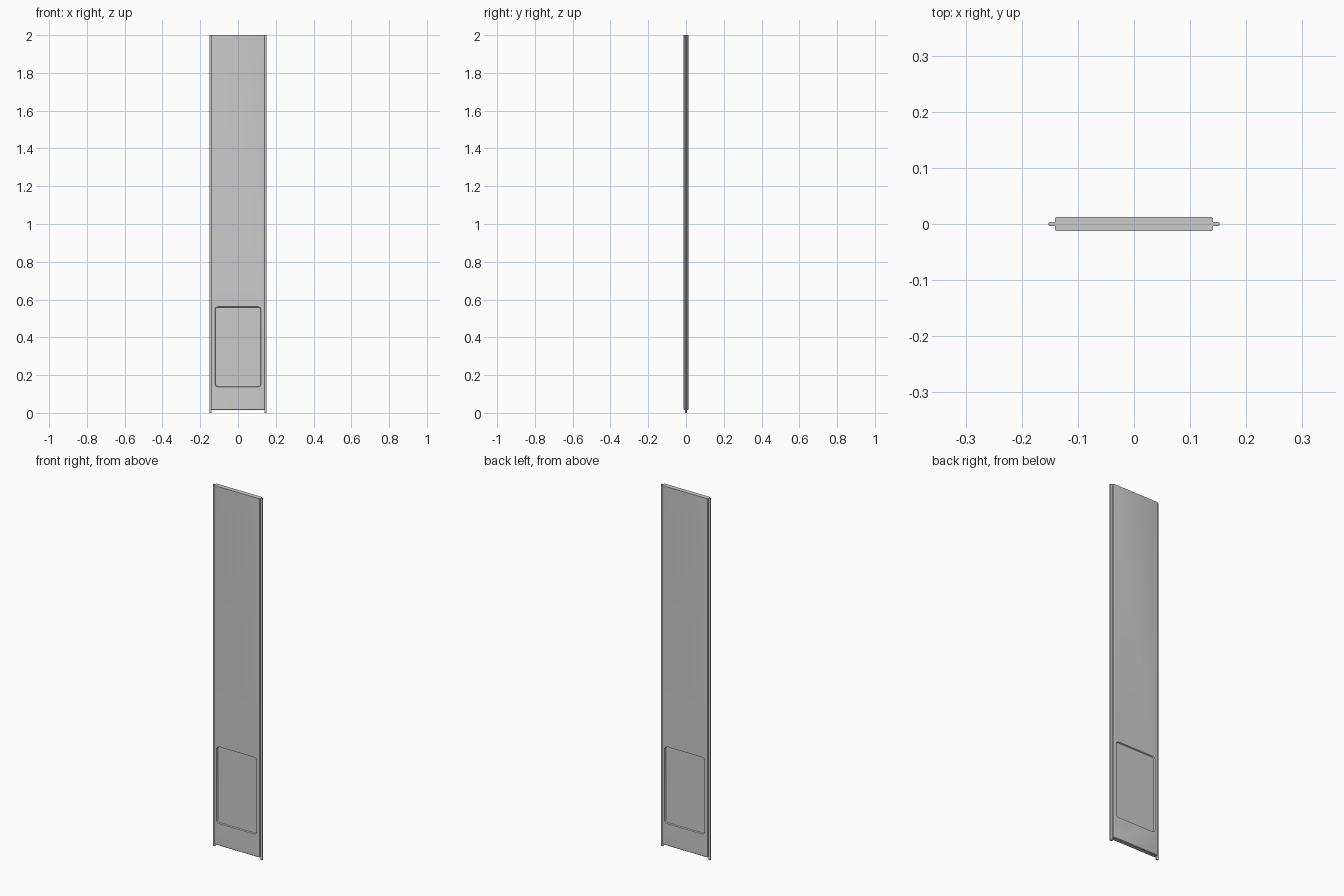
import bpy, bmesh, math

if "Cube" in bpy.data.objects:
    bpy.data.objects.remove(bpy.data.objects["Cube"])

HALF_W, HALF_T = 0.141, 0.0125     # main board
Z_LOW, Z_TOP = 0.015, 2.0


def rounded_rect(cx, cy, hw, hh, r, n=4):
    """Outline of a rounded rectangle, counter-clockwise."""
    pts = []
    for k, (sx, sy) in enumerate([(1, 1), (-1, 1), (-1, -1), (1, -1)]):
        for i in range(n + 1):
            a = math.pi / 2 * (k + i / n)
            pts.append((cx + sx * (hw - r) + r * math.cos(a),
                        cy + sy * (hh - r) + r * math.sin(a)))
    return pts


def loft(name, rings):
    """Closed solid through matching rings of points."""
    bm = bmesh.new()
    loops = [[bm.verts.new(p) for p in ring] for ring in rings]
    n = len(loops[0])
    for a, b in zip(loops, loops[1:]):
        for i in range(n):
            bm.faces.new((a[i], a[(i + 1) % n], b[(i + 1) % n], b[i]))
    bm.faces.new(loops[0][::-1])
    bm.faces.new(loops[-1])
    bmesh.ops.recalc_face_normals(bm, faces=bm.faces)
    mesh = bpy.data.meshes.new(name)
    bm.to_mesh(mesh)
    bm.free()
    obj = bpy.data.objects.new(name, mesh)
    bpy.context.collection.objects.link(obj)
    return obj


def upright(cx, hw, ht, r, z, inset=0.0):
    return [(x, y, z) for x, y in
            rounded_rect(cx, 0, hw - inset, ht - inset, r - inset)]


# Main board with softened long edges and a small chamfer at the foot
board = loft("board", [upright(0, HALF_W, HALF_T, 0.004, Z_LOW, 0.003),
                       upright(0, HALF_W, HALF_T, 0.004, Z_LOW + 0.003),
                       upright(0, HALF_W, HALF_T, 0.004, Z_TOP)])

# Sunken rounded panel on the front and back
for side, label in ((-1, "front"), (1, "back")):
    rings = []
    for y, inset in ((HALF_T + 0.006, -0.003), (HALF_T - 0.006, 0.003)):
        rings.append([(x, side * y, z) for x, z in
                      rounded_rect(0, 0.35, 0.122 - inset, 0.212 - inset, 0.015 - inset)])
    cutter = loft(label + "_recess_cutter", rings)
    cutter.hide_render = True
    mod = board.modifiers.new(label + "_recess", 'BOOLEAN')
    mod.operation, mod.solver, mod.object = 'DIFFERENCE', 'EXACT', cutter
    bpy.context.view_layer.objects.active = board
    bpy.ops.object.modifier_apply(modifier=mod.name)
    bpy.data.objects.remove(cutter)

# Thin guide tongues along both long edges, reaching the floor
parts = [board]
for side, label in ((-1, "left"), (1, "right")):
    parts.append(loft(label + "_tongue",
                      [upright(side * 0.1455, 0.0065, 0.004, 0.002, z) for z in (0, Z_TOP)]))

# Smooth rounded corners, crisp edges
for obj in parts:
    bpy.ops.object.select_all(action='DESELECT')
    obj.select_set(True)
    bpy.context.view_layer.objects.active = obj
    bpy.ops.object.shade_smooth_by_angle(angle=math.radians(30))
